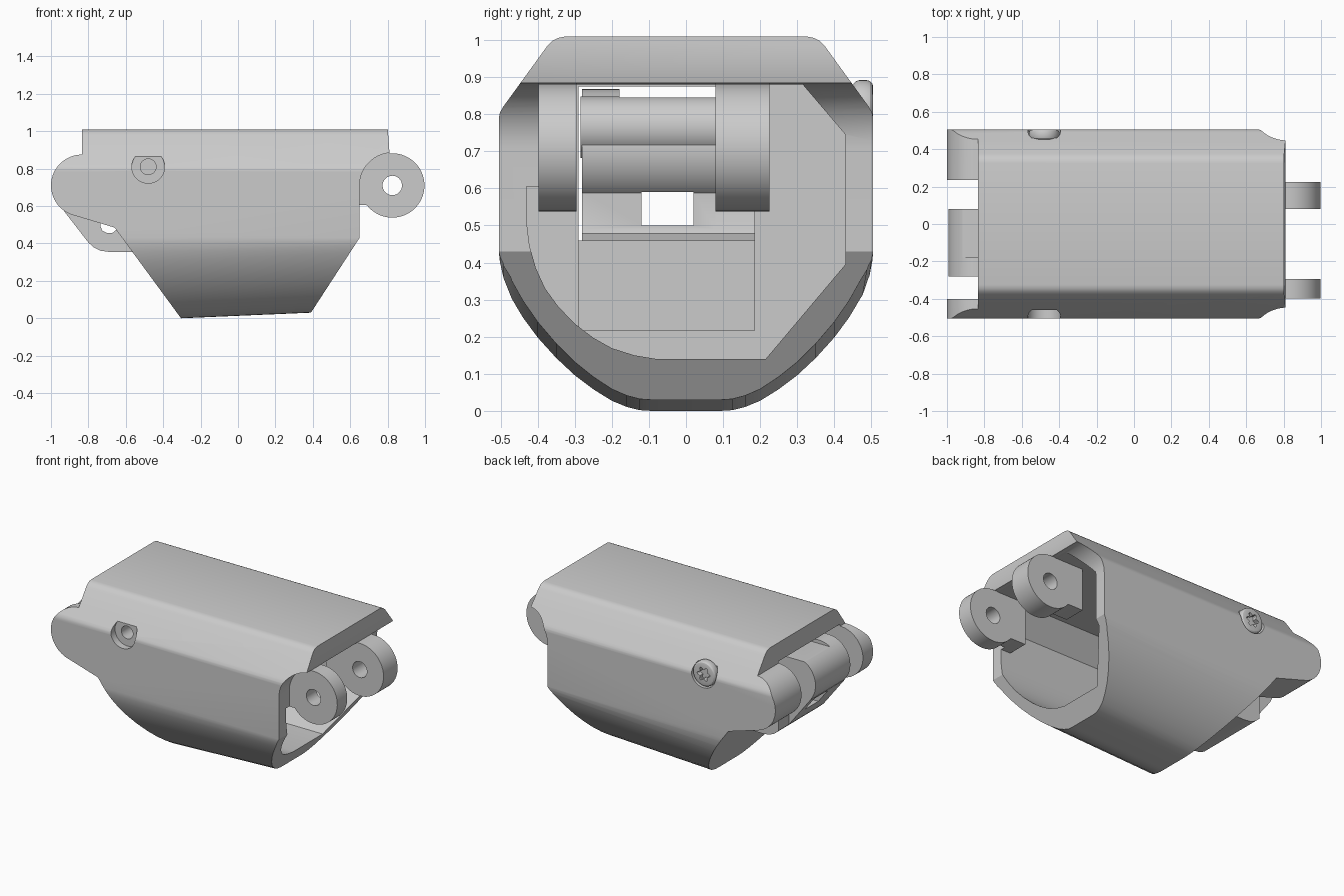
import bpy, bmesh, math
from mathutils import Vector

if "Cube" in bpy.data.objects:
    bpy.data.objects.remove(bpy.data.objects["Cube"])

grey = bpy.data.materials.new("plain_grey")
grey.diffuse_color = (0.6, 0.6, 0.6, 1)
grey.use_nodes = True
grey.node_tree.nodes["Principled BSDF"].inputs["Base Color"].default_value = grey.diffuse_color


def prism(name, pts, a, b, axis="y"):
    """Extrude a profile along y (points are x,z) or along x (points are y,z)."""
    bm = bmesh.new()
    pos = (lambda p, t: (p[0], t, p[1])) if axis == "y" else (lambda p, t: (t, p[0], p[1]))
    face = bm.faces.new([bm.verts.new(pos(p, a)) for p in pts])
    ext = bmesh.ops.extrude_face_region(bm, geom=[face])
    step = Vector((0, b - a, 0)) if axis == "y" else Vector((b - a, 0, 0))
    bmesh.ops.translate(bm, vec=step, verts=[g for g in ext["geom"] if isinstance(g, bmesh.types.BMVert)])
    bmesh.ops.recalc_face_normals(bm, faces=bm.faces)
    me = bpy.data.meshes.new(name)
    bm.to_mesh(me)
    bm.free()
    me.materials.append(grey)
    ob = bpy.data.objects.new(name, me)
    bpy.context.collection.objects.link(ob)
    return ob


def arc(cx, cz, r, a0, a1, n):
    return [(cx + r * math.cos(math.radians(a0 + (a1 - a0) * i / n)),
             cz + r * math.sin(math.radians(a0 + (a1 - a0) * i / n))) for i in range(n + 1)]


def circle(cx, cz, r, n=48):
    return arc(cx, cz, r, 0, 360, n)[:-1]


def box(name, x, y, z):
    return prism(name, [(x[0], z[0]), (x[1], z[0]), (x[1], z[1]), (x[0], z[1])], *y)


def combine(ob, tool, op="DIFFERENCE"):
    mod = ob.modifiers.new(op, "BOOLEAN")
    mod.operation, mod.solver, mod.object = op, "EXACT", tool
    bpy.context.view_layer.objects.active = ob
    bpy.ops.object.modifier_apply(modifier=mod.name)
    bpy.data.objects.remove(tool)


def smooth(ob, angle=25):
    bpy.ops.object.select_all(action="DESELECT")
    ob.select_set(True)
    bpy.context.view_layer.objects.active = ob
    bpy.ops.object.shade_smooth_by_angle(angle=math.radians(angle))


# Shell: flat top, sloped shoulders and a rounded belly that rises towards the right
half = [(0.095, 0.0), (0.125, 0.002), (0.16, 0.011), (0.20, 0.028), (0.25, 0.06), (0.30, 0.099), (0.35, 0.147),
        (0.40, 0.204), (0.44, 0.260), (0.47, 0.312), (0.492, 0.365), (0.502, 0.405), (0.505, 0.43),
        (0.505, 0.79), (0.502, 0.804), (0.494, 0.819), (0.375, 0.983), (0.36, 0.998), (0.345, 1.006),
        (0.325, 1.01)]
section = half + [(-y, z) for y, z in reversed(half)]
shell = prism("shell", section, -1.1, 0.9, "x")
for v in shell.data.vertices:
    if v.co.z < 0.42:
        v.co.z += (v.co.x + 0.305) * 0.043 * min(1, (0.43 - v.co.z) / 0.1)
side = ([(-0.835, 1.05), (0.798, 1.05), (0.81, 0.885)] + arc(0.825, 0.71, 0.175, 95, 180, 14)
        + [(0.65, 0.43), (0.338, -0.05), (-0.268, -0.05), (-0.66, 0.485)]
        + arc(-0.835, 0.71, 0.165, 254, 90, 28))
combine(shell, prism("side_trim", side, -0.7, 0.7), "INTERSECT")

# Main cavity, open at the right end, with a ledge beside the front knuckle
floor = [(0.43, 0.395), (0.215, 0.14), (-0.08, 0.14), (-0.14, 0.15), (-0.20, 0.169), (-0.25, 0.197),
         (-0.30, 0.235), (-0.345, 0.282), (-0.38, 0.33), (-0.405, 0.385), (-0.422, 0.445), (-0.43, 0.51)]
roof = [(0.315, 0.88), (0.43, 0.745)]
combine(shell, prism("cavity", [(-0.43, 0.605), (-0.295, 0.605), (-0.295, 0.88)] + roof + floor, 0.5, 1.0, "x"))
combine(shell, prism("inner_cavity", [(-0.43, 0.745), (-0.315, 0.88)] + roof + floor, -0.3, 0.58, "x"))

# Pockets behind the cavity and the clearance between the left ears
for x, y, z in (((-0.42, -0.28), (-0.29, 0.185), (0.217, 0.875)),
                ((-0.80, -0.40), (-0.29, 0.185), (0.46, 0.875)),
                ((-1.1, -0.66), (-0.40, 0.235), (0.3, 0.71))):
    combine(shell, box("pocket", x, y, z))
combine(shell, prism("ear_gap", circle(-0.835, 0.71, 0.178), -0.40, 0.235))

# Fastener recesses on both sides, with a small bore in the front one
combine(shell, prism("recess_front", circle(-0.48, 0.81, 0.088), -0.6, -0.46))
combine(shell, prism("bore_front", circle(-0.48, 0.81, 0.042, 32), -0.5, -0.36))
combine(shell, prism("recess_back", circle(-0.48, 0.81, 0.088), 0.46, 0.6))
smooth(shell)

# Right hinge knuckles with their short necks
for name, y in (("front_knuckle", (-0.398, -0.295)), ("back_knuckle", (0.08, 0.225))):
    outline = (arc(0.825, 0.71, 0.172, 90, -142, 40)
               + [(0.68, 0.605), (0.58, 0.605), (0.58, 0.883), (0.78, 0.883)])
    knuckle = prism(name, outline, *y)
    combine(knuckle, prism("pin_hole", circle(0.825, 0.71, 0.052, 32), -0.6, 0.6))
    smooth(knuckle)

# Left centre barrel with its lower hook, and a shorter side hook behind it
barrel = prism("centre_barrel", circle(-0.835, 0.71, 0.158), -0.28, 0.08)
hook_base = [(-0.77, 0.378), (-0.735, 0.361), (-0.69, 0.355), (-0.5, 0.355), (-0.5, 0.44), (-0.62, 0.48),
             (-0.655, 0.47), (-0.67, 0.457), (-0.70, 0.455), (-0.725, 0.468), (-0.735, 0.49), (-0.735, 0.66)]
combine(barrel, prism("hook", [(-0.955, 0.605), (-0.80, 0.405)] + hook_base, -0.28, 0.08), "UNION")
combine(barrel, prism("inner_roll", circle(-0.745, 0.765, 0.083), -0.285, 0.08), "UNION")
combine(barrel, box("window", (-1.1, -0.4), (-0.12, 0.02), (0.50, 0.59)))
combine(barrel, box("top_slot", (-1.1, -0.4), (-0.18, 0.2), (0.845, 0.9)))
smooth(barrel)
smooth(prism("side_hook", [(-0.80, 0.66), (-0.80, 0.405)] + hook_base, 0.08, 0.185))

# Back screw head with a bevelled rim and star socket
screw = prism("screw_head", circle(-0.48, 0.81, 0.082), 0.45, 0.505)
bev = screw.modifiers.new("rim", "BEVEL")
bev.width, bev.segments, bev.limit_method = 0.018, 3, "ANGLE"
bev.angle_limit = math.radians(60)
bpy.context.view_layer.objects.active = screw
bpy.ops.object.modifier_apply(modifier=bev.name)
star = []
for i in range(48):
    a = i * math.tau / 48
    r = 0.038 + 0.009 * math.cos(6 * a)
    star.append((-0.48 + r * math.cos(a), 0.81 + r * math.sin(a)))
combine(screw, prism("star_socket", star, 0.475, 0.6))
smooth(screw)
